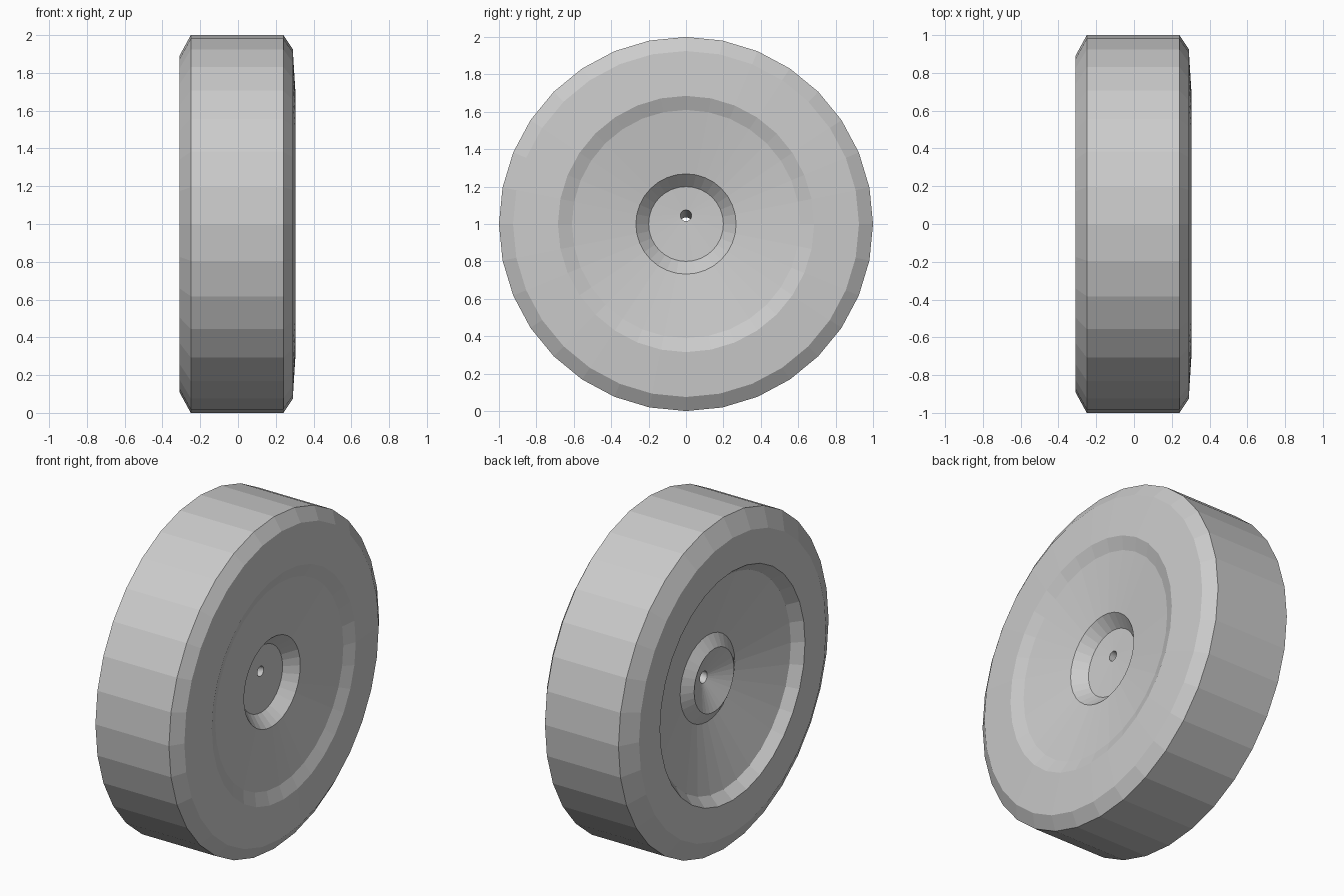
import bpy
import bmesh
from math import sin, cos, tau

cube = bpy.data.objects.get("Cube")
if cube:
    bpy.data.objects.remove(cube, do_unlink=True)

SIDES = 32

grey = bpy.data.materials.new("plain_grey")
grey.use_nodes = True
grey.diffuse_color = (0.6, 0.6, 0.6, 1)
grey.node_tree.nodes["Principled BSDF"].inputs["Base Color"].default_value = (0.6, 0.6, 0.6, 1)

# Cross-section as (x, radius, centre height), from the left side's axle hole
# over the tread and back to the hole on the right side.
left_face = [
    (0.15, 0.03, 1.045),   # axle hole
    (0.157, 0.20, 1.0),    # hub floor
    (0.227, 0.268, 1.0),   # hub recess rim
    (0.275, 0.61, 1.0),    # shallow dish
    (0.305, 0.685, 1.0),   # raised lip
    (0.29, 0.925, 1.0),    # sidewall
]
tread = [(0.24, 1.0, 1.0), (-0.25, 1.0, 1.0)]
right_face = [
    (-0.31, 0.89, 1.0),    # sidewall
    (-0.31, 0.69, 1.0),    # dish edge
    (-0.25, 0.64, 1.0),    # dish step
    (-0.143, 0.26, 1.0),   # dish cone
    (-0.187, 0.19, 1.0),   # raised boss
    (-0.117, 0.035, 1.0),  # funnel to the axle hole
]
profile = left_face + tread + right_face

# Loft the closed section around the axle; the last ring joins the first
# to line the axle hole.
bm = bmesh.new()
rings = [
    [bm.verts.new((x, r * sin(tau * i / SIDES), z + r * cos(tau * i / SIDES)))
     for i in range(SIDES)]
    for x, r, z in profile
]
for k, ring in enumerate(rings):
    following = rings[(k + 1) % len(rings)]
    for i in range(SIDES):
        j = (i + 1) % SIDES
        bm.faces.new((ring[i], ring[j], following[j], following[i]))
bmesh.ops.recalc_face_normals(bm, faces=bm.faces)

mesh = bpy.data.meshes.new("wheel")
bm.to_mesh(mesh)
bm.free()
mesh.materials.append(grey)
wheel = bpy.data.objects.new("wheel", mesh)
bpy.context.collection.objects.link(wheel)
